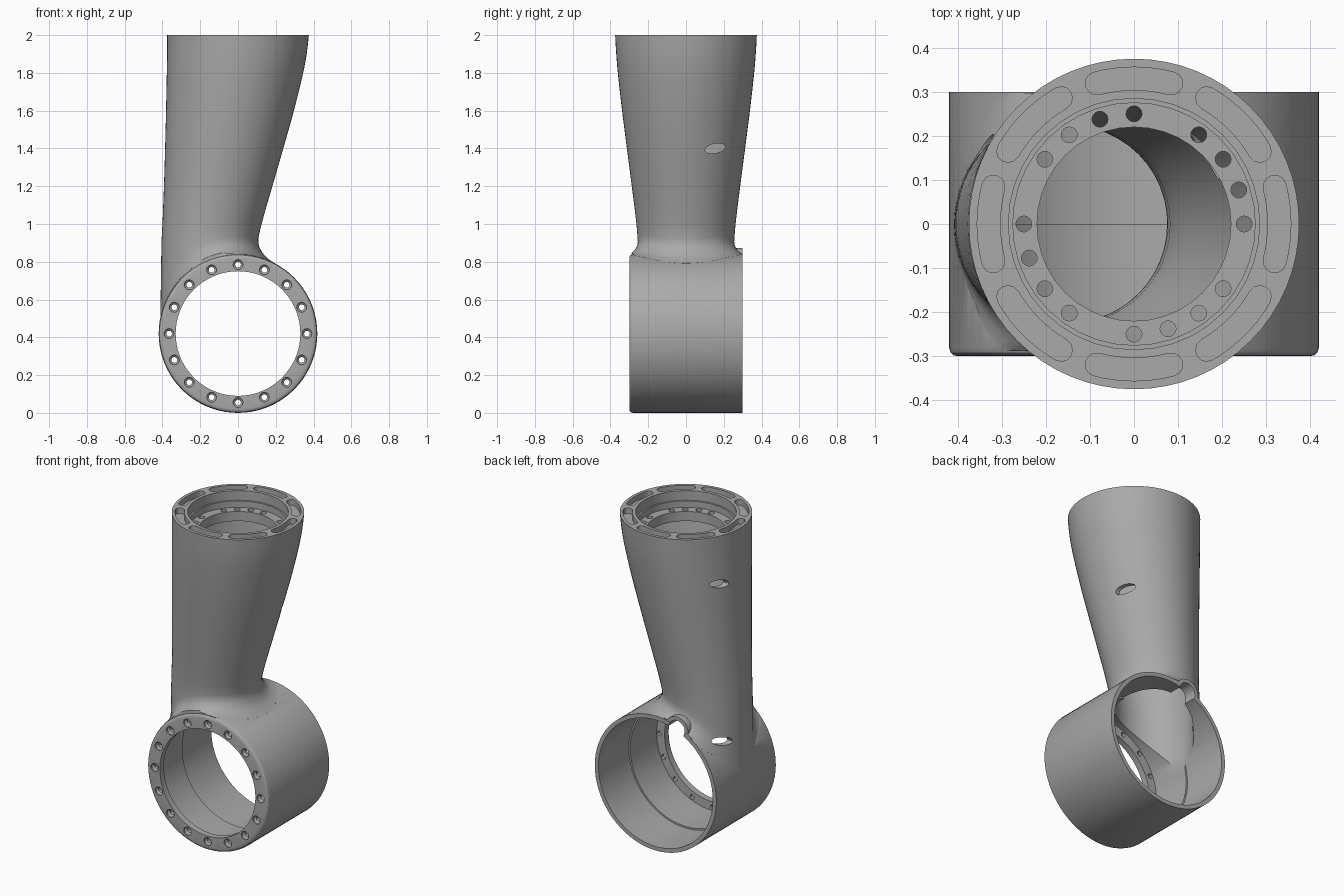
import bpy, bmesh, math
from mathutils import Matrix, Vector

cube = bpy.data.objects.get("Cube")
if cube:
    bpy.data.objects.remove(cube)

TAU = math.tau
AXIS_Z = 0.42          # height of the housing axis
HOUSING_R = 0.42
TO_Y = Matrix.Translation((0, 0, AXIS_Z)) @ Matrix.Rotation(-TAU / 4, 4, 'X')

metal = bpy.data.materials.new("grey_metal")
metal.use_nodes = True
metal.diffuse_color = (0.4, 0.4, 0.4, 1)
metal.node_tree.nodes["Principled BSDF"].inputs["Base Color"].default_value = (0.4, 0.4, 0.4, 1)


def loft(bm, rings, matrix=Matrix()):
    """Closed solid through rings of equal point count."""
    loops = [[bm.verts.new(matrix @ Vector(p)) for p in ring] for ring in rings]
    n = len(loops[0])
    for a, b in zip(loops, loops[1:]):
        for i in range(n):
            j = (i + 1) % n
            bm.faces.new((a[i], a[j], b[j], b[i]))
    bm.faces.new(loops[0][::-1])
    bm.faces.new(loops[-1])


def circle(r, z, sides, cx=0):
    return [(cx + r * math.cos(TAU * i / sides), r * math.sin(TAU * i / sides), z)
            for i in range(sides)]


def lathe(bm, profile, sides, matrix=Matrix()):
    loft(bm, [circle(r, z, sides) for r, z in profile], matrix)


def finish(bm, name):
    bmesh.ops.recalc_face_normals(bm, faces=bm.faces)
    mesh = bpy.data.meshes.new(name)
    bm.to_mesh(mesh)
    bm.free()
    mesh.materials.append(metal)
    obj = bpy.data.objects.new(name, mesh)
    bpy.context.collection.objects.link(obj)
    return obj


def combine(target, bm, operation='DIFFERENCE'):
    """Apply one boolean and throw the tool away."""
    tool = finish(bm, "cutter")
    mod = target.modifiers.new("boolean", 'BOOLEAN')
    mod.operation, mod.solver, mod.object = operation, 'EXACT', tool
    bpy.context.view_layer.objects.active = target
    bpy.ops.object.modifier_apply(modifier=mod.name)
    bpy.data.objects.remove(tool)


# Arm outline: height, left edge, right edge of each round section
OUTLINE = [(0.42, -0.412, 0.09), (0.9, -0.405, 0.105), (1.0, -0.4, 0.125),
           (1.2, -0.392, 0.182), (1.4, -0.386, 0.24), (1.6, -0.381, 0.296),
           (1.8, -0.377, 0.345), (1.9, -0.375, 0.364), (2.0, -0.375, 0.375)]


def section(z):
    """Centre and radius of the arm at a height, smoothly interpolated."""
    k = max(i for i in range(len(OUTLINE) - 1) if OUTLINE[i][0] <= z or i == 0)
    rows = [OUTLINE[min(max(k + d, 0), len(OUTLINE) - 1)] for d in (-1, 0, 1, 2)]
    t = (z - rows[1][0]) / (rows[2][0] - rows[1][0])
    edges = []
    for e in (1, 2):
        a, b = rows[1], rows[2]
        step = b[0] - a[0]
        ma = (b[e] - rows[0][e]) / (b[0] - rows[0][0]) * step
        mb = (rows[3][e] - a[e]) / (rows[3][0] - a[0]) * step
        edges.append((2*t**3 - 3*t*t + 1) * a[e] + (t**3 - 2*t*t + t) * ma
                     + (3*t*t - 2*t**3) * b[e] + (t**3 - t*t) * mb)
    return sum(edges) / 2, (edges[1] - edges[0]) / 2


def arm_point(angle, h, fillet=0.095):
    """Point on the arm skin at height h above the housing, flared at the foot."""
    c, s = math.cos(angle), math.sin(angle)
    w = min(1, max(0, (c + 1) / 0.8))
    w = w * w * (3 - 2 * w)
    d = max(0, fillet - h)
    flare = w * (fillet - math.sqrt(max(0, fillet * fillet - d * d)))
    z = 0.85
    for _ in range(6):
        cx, r = section(z)
        x = cx + (r + flare) * c
        z = min(AXIS_Z + math.sqrt(max(0, HOUSING_R ** 2 - x * x)) + h, 2)
    y = min(0.297, max(-0.288, (r + flare) * s))
    return x, y, z


# Housing: short horizontal drum with a rounded front rim
bm = bmesh.new()
lathe(bm, [(0.4, -0.3), (0.409, -0.298), (0.416, -0.292), (0.42, -0.28), (0.42, 0.3)], 72, TO_Y)
link = finish(bm, "arm_link")

# Arm: round sections swelling toward the top, flaring into the drum
SIDES = 64
angles = [TAU * i / SIDES for i in range(SIDES)]
foot = [[arm_point(a, h) for a in angles] for h in (0, 0.006, 0.016, 0.03, 0.05, 0.07, 0.095)]
rings = [[(x, y, 0.44) for x, y, z in foot[0]]] + foot
for k in range(1, 19):
    t = k / 18
    ring = []
    for a, p in zip(angles, foot[-1]):
        z = p[2] + (2 - p[2]) * t
        cx, r = section(z)
        ring.append((cx + r * math.cos(a), r * math.sin(a), z))
    rings.append(ring)
bm = bmesh.new()
loft(bm, rings)
combine(link, bm, 'UNION')

# Cable channel boss on the back rim
CHANNEL = Matrix.Translation((-0.145, 0, 0.795 - AXIS_Z)) @ TO_Y
bm = bmesh.new()
lathe(bm, [(0.078, 0.12), (0.078, 0.298)], 32, CHANNEL)
combine(link, bm, 'UNION')

# Drum bore, open at the back, with a flange left at the front
bm = bmesh.new()
lathe(bm, [(0.33, -0.32), (0.33, -0.26), (0.385, -0.26), (0.385, 0), (0.395, 0), (0.395, 0.32)],
      72, TO_Y)
combine(link, bm)

# Hollow inside of the arm, opening into the drum
bm = bmesh.new()
cavity = []
for k in range(17):
    z = 0.5 + k * (1.84 - 0.5) / 16
    cx, r = section(z)
    cavity.append(circle(r - 0.03, z, 48, cx + 0.005))
loft(bm, cavity)
combine(link, bm)

# Top socket with a stepped ledge
bm = bmesh.new()
lathe(bm, [(0.22, 1.82), (0.22, 1.9), (0.275, 1.9), (0.275, 1.94), (0.285, 1.94), (0.285, 2.02)], 40)
combine(link, bm)

# Cable channel through the back rim
bm = bmesh.new()
lathe(bm, [(0.055, 0.08), (0.055, 0.32)], 24, CHANNEL)
combine(link, bm)

# Countersunk flange bolts
bm = bmesh.new()
for k in range(16):
    a = TAU * k / 16
    spot = Matrix.Translation((0.365 * math.cos(a), 0, 0.365 * math.sin(a))) @ TO_Y
    lathe(bm, [(0.026, -0.31), (0.026, -0.29), (0.015, -0.28), (0.015, -0.24)], 16, spot)
combine(link, bm)

# Ledge bolts: four groups of four
bm = bmesh.new()
for k in range(20):
    if k % 5 != 4:
        a = TAU * k / 20
        spot = Matrix.Translation((0.25 * math.cos(a), 0.25 * math.sin(a), 0))
        lathe(bm, [(0.018, 1.81), (0.018, 1.92)], 16, spot)
combine(link, bm)

# Rounded arc slots in the top rim
bm = bmesh.new()
for k in range(8):
    mid, reach, half = TAU * k / 8, 0.26, 0.026
    path = []
    for side in (1, -1):
        for i in range(9):
            path.append((0.33 + side * half, mid + side * reach * (i / 4 - 1)))
        for i in range(1, 6):
            b = math.pi * i / 6
            path.append((0.33 + side * half * math.cos(b),
                         mid + side * (reach + half * math.sin(b) / 0.33)))
    flat = [(r * math.cos(a), r * math.sin(a)) for r, a in path]
    loft(bm, [[(x, y, z) for x, y in flat] for z in (1.965, 2.02)])
combine(link, bm)

# Oval cable holes through the arm wall
for x, y, z, tilt in ((0.24, 0.155, 1.4, 0.2), (-0.36, 0.155, 1.7, 0.2), (-0.38, 0.15, 0.72, 0.2)):
    place = (Matrix.Translation((x, y, z)) @ Matrix.Rotation(tilt, 4, 'X')
             @ Matrix.Rotation(TAU / 4, 4, 'Y') @ Matrix.Diagonal((0.025, 0.055, 1, 1)))
    bm = bmesh.new()
    lathe(bm, [(1, -0.12), (1, 0.12)], 24, place)
    combine(link, bm)

# Smooth shading with crisp edges
bpy.ops.object.select_all(action='DESELECT')
link.select_set(True)
bpy.context.view_layer.objects.active = link
bpy.ops.object.shade_smooth_by_angle(angle=math.radians(30))
